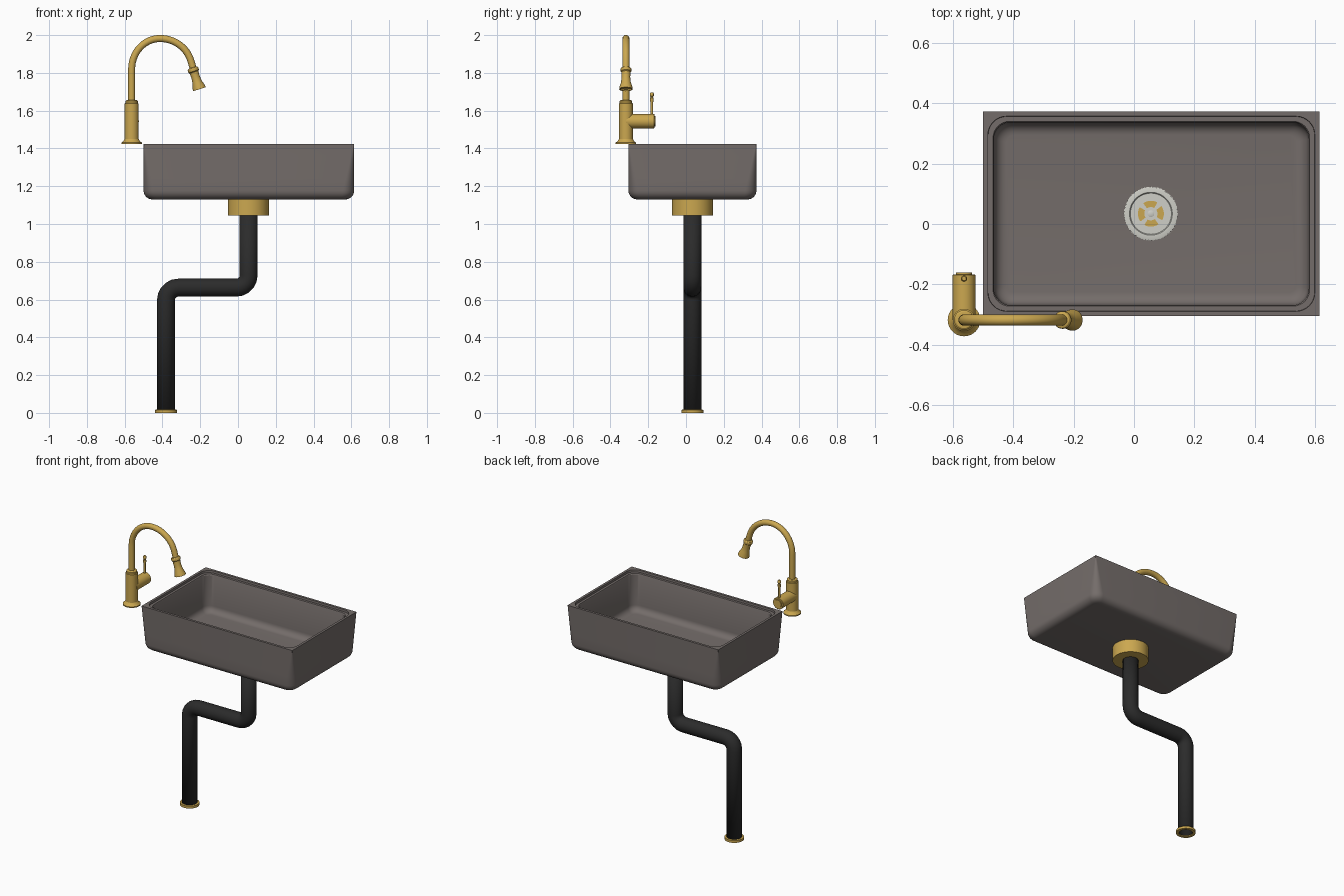
import bpy, bmesh, math
from mathutils import Vector, Matrix

if "Cube" in bpy.data.objects:
    bpy.data.objects.remove(bpy.data.objects["Cube"])


def material(name, rgb):
    m = bpy.data.materials.new(name)
    m.diffuse_color = (*rgb, 1)
    m.use_nodes = True
    m.node_tree.nodes["Principled BSDF"].inputs["Base Color"].default_value = m.diffuse_color
    return m


GOLD = material("brass_gold", (0.60, 0.39, 0.08))
STONE = material("warm_grey_stone", (0.175, 0.152, 0.144))
BLACK = material("black_pipe", (0.024, 0.024, 0.024))
PALE = material("pale_metal", (0.62, 0.62, 0.57))


def finish(name, bm, mat, angle=30):
    bmesh.ops.recalc_face_normals(bm, faces=bm.faces)
    me = bpy.data.meshes.new(name)
    bm.to_mesh(me)
    bm.free()
    me.materials.append(mat)
    ob = bpy.data.objects.new(name, me)
    bpy.context.collection.objects.link(ob)
    bpy.ops.object.select_all(action='DESELECT')
    ob.select_set(True)
    bpy.context.view_layer.objects.active = ob
    bpy.ops.object.shade_smooth_by_angle(angle=math.radians(angle))
    return ob


def loft(name, rings, mat, caps=True, closed=False, angle=30):
    """Skin a list of rings that all have the same point count."""
    bm = bmesh.new()
    vs = [[bm.verts.new(p) for p in r] for r in rings]
    n = len(vs[0])
    pairs = list(zip(vs, vs[1:])) + ([(vs[-1], vs[0])] if closed else [])
    for a, b in pairs:
        for i in range(n):
            j = (i + 1) % n
            bm.faces.new((a[i], a[j], b[j], b[i]))
    if caps and not closed:
        bm.faces.new(vs[0])
        bm.faces.new(vs[-1])
    return finish(name, bm, mat, angle)


def lathe(name, profile, origin, mat, axis=(0, 0, 1), n=32, closed=False, angle=30):
    """Turn (radius, height) points about an axis."""
    m = Matrix.Translation(origin) @ Vector((0, 0, 1)).rotation_difference(Vector(axis)).to_matrix().to_4x4()
    rings = [[m @ Vector((r * math.cos(2 * math.pi * i / n), r * math.sin(2 * math.pi * i / n), h))
              for i in range(n)] for r, h in profile]
    return loft(name, rings, mat, closed=closed, angle=angle)


def tube(name, path, y, r, mat, n=24, caps=True, angle=30):
    """Sweep a circle along an (x, z) path lying in the plane of y."""
    pts = [Vector((x, y, z)) for x, z in path]
    rings = []
    for i, p in enumerate(pts):
        t = (pts[min(i + 1, len(pts) - 1)] - pts[max(i - 1, 0)]).normalized()
        side = Vector((0, 1, 0))
        up = t.cross(side)
        rings.append([p + r * (math.cos(2 * math.pi * k / n) * side + math.sin(2 * math.pi * k / n) * up)
                      for k in range(n)])
    return loft(name, rings, mat, caps=caps, angle=angle)


def arc(cx, cz, rx, rz, a0, a1, steps):
    out = []
    for i in range(steps + 1):
        a = math.radians(a0 + (a1 - a0) * i / steps)
        out.append((cx + rx * math.cos(a), cz + rz * math.sin(a)))
    return out


# ---- basin: rounded rectangles lofted up the outside and down the bowl
CX, CY, HX, HY = 0.0575, 0.034, 0.5575, 0.339


def rounded_rect(inset, r, z, seg=8):
    pts = []
    for q, (sx, sy) in enumerate(((1, 1), (-1, 1), (-1, -1), (1, -1))):
        for i in range(seg + 1):
            a = math.pi / 2 * (q + i / seg)
            pts.append(Vector((CX + sx * (HX - inset - r) + r * math.cos(a),
                               CY + sy * (HY - inset - r) + r * math.sin(a), z)))
    return pts


TOP, BOTTOM, FLOOR = 1.424, 1.13, 1.162
rings = []
for i in range(7):                                   # underside fillet
    a = math.pi / 2 * i / 6
    rings.append(rounded_rect(0.047 * (1 - math.sin(a)), 0.06 - 0.03 * (1 - math.sin(a)),
                              BOTTOM + 0.047 * (1 - math.cos(a))))
for k in (0.25, 0.5, 0.75, 1):                       # corners sharpen towards the top
    rings.append(rounded_rect(0, 0.06 - 0.0585 * k, BOTTOM + 0.047 + (TOP - BOTTOM - 0.047) * k))
rings.append(rounded_rect(0.016, 0.062, TOP))        # rim and stepped ledge
rings.append(rounded_rect(0.017, 0.061, TOP - 0.014))
rings.append(rounded_rect(0.033, 0.055, TOP - 0.014))
rings.append(rounded_rect(0.036, 0.055, TOP - 0.02))
for i in range(7):                                   # bowl fillet
    a = math.pi / 2 * i / 6
    rings.append(rounded_rect(0.038 + 0.04 * (1 - math.cos(a)), 0.055 - 0.03 * (1 - math.cos(a)),
                              FLOOR + 0.04 * (1 - math.sin(a))))
loft("basin", rings, STONE)

# ---- drain: serrated flange, strainer slots and hub
DX, DY = 0.056, 0.034
drain_rings = []
for r, h in ((0.09, 0), (0.09, 0.005), (0.086, 0.006), (0.071, 0.006), (0.068, 0.003), (0.004, 0.003)):
    drain_rings.append([])
    for i in range(96):
        rr = r - (0.0025 if r > 0.089 and i % 2 else 0)
        a = 2 * math.pi * i / 96
        drain_rings[-1].append(Vector((DX + rr * math.cos(a), DY + rr * math.sin(a), FLOOR + h)))
loft("drain_flange", drain_rings, PALE)

for q in range(4):
    bm = bmesh.new()
    for z in (FLOOR + 0.0045,):
        prev = None
        for i in range(9):
            a = math.pi / 2 * q + math.radians(-33 + 66 * i / 8 + 3)
            pair = [bm.verts.new((DX + r * math.cos(a), DY + r * math.sin(a), z)) for r in (0.022, 0.043)]
            if prev:
                bm.faces.new((prev[0], prev[1], pair[1], pair[0]))
            prev = pair
    geo = bmesh.ops.extrude_face_region(bm, geom=bm.faces[:])
    bmesh.ops.translate(bm, vec=(0, 0, -0.002),
                        verts=[v for v in geo["geom"] if isinstance(v, bmesh.types.BMVert)])
    finish(f"strainer_slot_{q + 1}", bm, GOLD)
lathe("strainer_hub", [(0.011, 0.002), (0.011, 0.006), (0.009, 0.007)], (DX, DY, FLOOR), PALE, n=24)

# ---- drain housing, waste pipe and foot ring
lathe("drain_housing", [(0.109, 1.044), (0.109, 1.135)], (DX, DY, 0), GOLD)
X0, X1, ZH, RB = DX, -0.381, 0.663, 0.065
path = ([(X1, 0.006)] + arc(X1 + RB, ZH - RB, RB, RB, 180, 90, 5)
        + arc(X0 - RB, ZH + RB, RB, RB, -90, 0, 5) + [(X0, 1.06)])
pipe = tube("waste_pipe", path, DY, 0.0475, BLACK, caps=False, angle=40)
wall = pipe.modifiers.new("wall", 'SOLIDIFY')
wall.thickness = 0.006
lathe("foot_ring", [(0.041, 0), (0.059, 0), (0.059, 0.016), (0.045, 0.018)],
      (X1, DY, 0), GOLD, closed=True)

# ---- faucet body, neck and spray head
FX, FY = -0.563, -0.318
lathe("faucet_body", [(0.054, 1.424), (0.054, 1.431), (0.044, 1.438), (0.037, 1.45), (0.037, 1.637),
                      (0.033, 1.64), (0.033, 1.651), (0.027, 1.656), (0.017, 1.657)], (FX, FY, 0), GOLD)
neck = ([(FX, 1.64), (FX, 1.74)] + arc(-0.413, 1.82, 0.15, 0.162, 180, 90, 14)
        + arc(-0.413, 1.82, 0.17, 0.162, 90, 16, 12)[1:] + [(-0.235, 1.815)])
tube("faucet_neck", neck, FY, 0.0185, GOLD, n=20)
lathe("spray_head", [(0.018, -0.004), (0.026, 0), (0.029, 0.005), (0.029, 0.017), (0.024, 0.022),
                     (0.0225, 0.05), (0.026, 0.08), (0.034, 0.104), (0.0355, 0.117), (0.03, 0.117),
                     (0.028, 0.109), (0.002, 0.109)],
      (-0.24, FY, 1.825), GOLD, axis=(0.308, 0, -0.951))

# ---- side valve and lever
lathe("valve_barrel", [(0.038, 0), (0.038, 0.149), (0.036, 0.151), (0.027, 0.151), (0.027, 0.157)],
      (FX, FY, 1.544), GOLD, axis=(0, 1, 0))
lathe("lever", [(0.007, 1.57), (0.007, 1.645), (0.01, 1.655), (0.01, 1.667), (0.007, 1.67), (0.007, 1.674),
                (0.0105, 1.678), (0.0105, 1.69), (0.007, 1.696)], (FX, -0.181, 0), GOLD, n=16)
